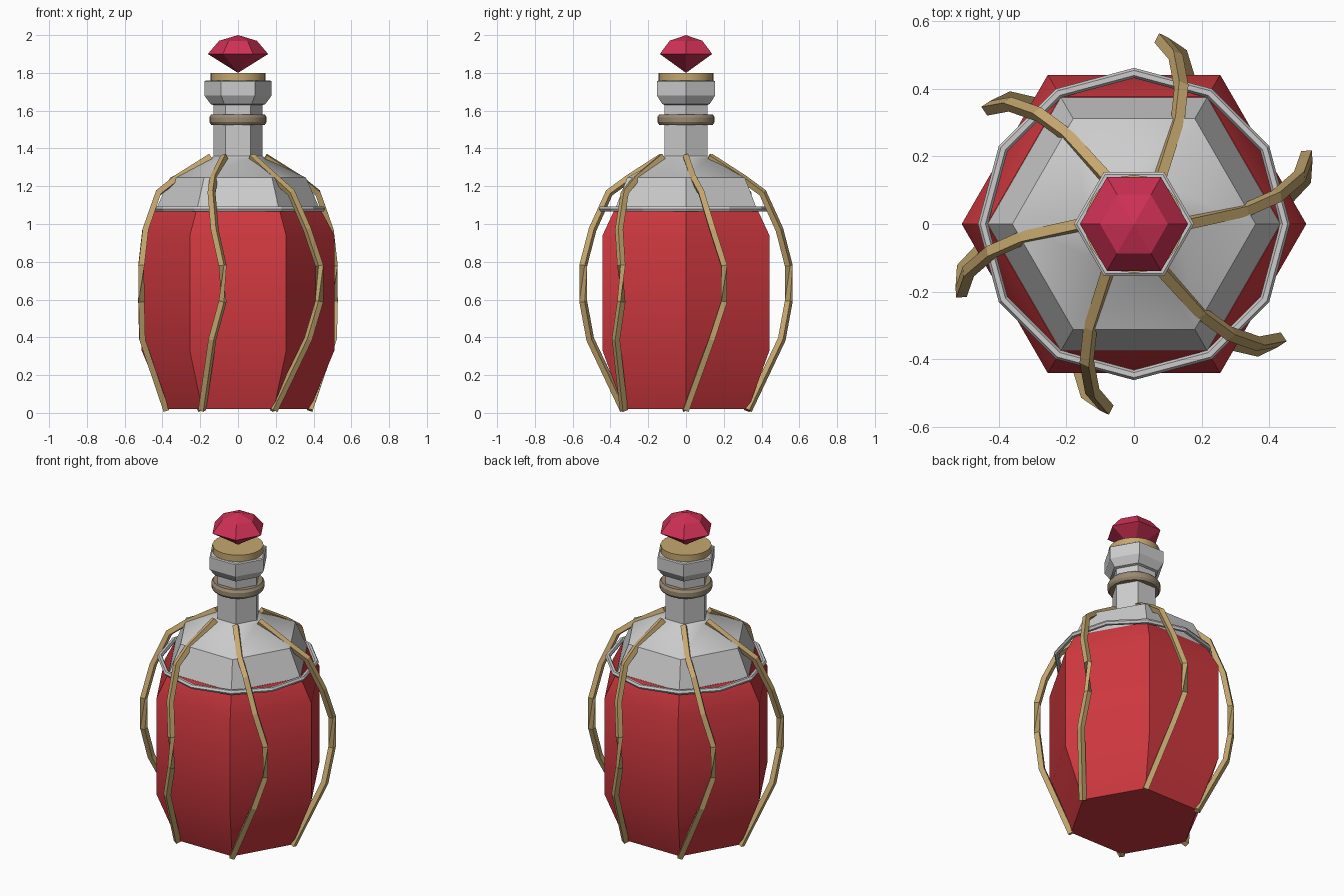
import bpy, bmesh
from math import pi, cos, sin, radians

if "Cube" in bpy.data.objects:
    bpy.data.objects.remove(bpy.data.objects["Cube"])


def material(name, color):
    m = bpy.data.materials.new(name)
    m.diffuse_color = (*color, 1)
    m.use_nodes = True
    m.node_tree.nodes["Principled BSDF"].inputs["Base Color"].default_value = m.diffuse_color
    return m


RED = material("red_liquid", (0.62, 0.04, 0.05))
RUBY = material("ruby", (0.62, 0.03, 0.09))
GOLD = material("gold", (0.56, 0.39, 0.16))
TWINE = material("twine", (0.32, 0.25, 0.17))


def lathe(name, profile, sides, mat=None, smooth=True):
    """Spin (radius, z) points around z; radius 0 makes an apex."""
    bm = bmesh.new()
    rings = []
    for r, z in profile:
        n = sides if r else 1
        rings.append([bm.verts.new((r * cos(2 * pi * i / sides), r * sin(2 * pi * i / sides), z))
                      for i in range(n)])
    for a, b in zip(rings, rings[1:]):
        for i in range(sides):
            j = (i + 1) % sides
            loop = [a[i % len(a)], a[j % len(a)], b[j % len(b)], b[i % len(b)]]
            bm.faces.new(list(dict.fromkeys(loop)))
    for ring in (rings[0], rings[-1]):
        if len(ring) > 1:
            bm.faces.new(ring)
    bmesh.ops.recalc_face_normals(bm, faces=bm.faces)
    mesh = bpy.data.meshes.new(name)
    bm.to_mesh(mesh)
    bm.free()
    return add(name, mesh, mat, smooth)


def add(name, mesh, mat=None, smooth=False):
    ob = bpy.data.objects.new(name, mesh)
    bpy.context.collection.objects.link(ob)
    if mat and not mesh.materials:
        mesh.materials.append(mat)
    if smooth:
        bpy.ops.object.select_all(action='DESELECT')
        ob.select_set(True)
        bpy.context.view_layer.objects.active = ob
        bpy.ops.object.shade_smooth_by_angle(angle=radians(30))
    return ob


# Six-sided bottle: red body, grey shoulder, neck and lip
lathe("body", [(0.38, 0.02), (0.51, 0.33), (0.51, 0.94), (0.435, 1.08)], 6, RED)
lathe("shoulder_and_neck", [(0.433, 1.08), (0.36, 1.245), (0.14, 1.35), (0.13, 1.36),
                            (0.13, 1.63), (0.145, 1.635), (0.178, 1.68), (0.178, 1.755),
                            (0.17, 1.76)], 6)

# Stopper: cork and faceted gem
lathe("stopper", [(0.145, 1.75), (0.145, 1.80)], 24, GOLD)
lathe("gem", [(0, 1.80), (0.16, 1.90), (0.10, 1.97), (0, 2.0)], 6, RUBY, False)

# Cord round the neck
lathe("neck_cord", [(0.12, 1.525), (0.142, 1.525), (0.152, 1.54), (0.152, 1.565),
                    (0.142, 1.58), (0.12, 1.58)], 20, TWINE)

# Twelve-sided hoop on the shoulder
bpy.ops.mesh.primitive_torus_add(major_segments=12, minor_segments=6, major_radius=0.447,
                                 minor_radius=0.015, location=(0, 0, 1.08))
bpy.context.object.name = "shoulder_hoop"

# Swirling strap path: radius, angle offset, height, twist
path = [(0.38, 0, 0.015, 0), (0.525, 15, 0.39, 0), (0.55, 21.5, 0.59, 0),
        (0.55, 21.5, 0.78, 90), (0.51, 16, 0.97, 90), (0.43, 11, 1.165, 90),
        (0.33, 7, 1.24, 90), (0.145, 0, 1.355, 90)]
curve = bpy.data.curves.new("strap_path", 'CURVE')
curve.dimensions = '3D'
curve.bevel_depth = 0.022
curve.bevel_resolution = 0
curve.use_fill_caps = True
spline = curve.splines.new('POLY')
spline.points.add(len(path) - 1)
for p, (r, a, z, tilt) in zip(spline.points, path):
    p.co = (r * cos(radians(a)), r * sin(radians(a)), z, 1)
    p.tilt = radians(tilt)
guide = bpy.data.objects.new("strap_guide", curve)
bpy.context.collection.objects.link(guide)
depsgraph = bpy.context.evaluated_depsgraph_get()
strap = bpy.data.meshes.new_from_object(guide.evaluated_get(depsgraph))
bpy.data.objects.remove(guide)
strap.polygons.foreach_set("use_smooth", [False] * len(strap.polygons))
for v in strap.vertices:
    v.co.z = max(v.co.z, 0)

# Six straps round the bottle
for i in range(6):
    ob = add(f"strap_{i + 1}", strap, GOLD)
    ob.rotation_euler.z = i * pi / 3
